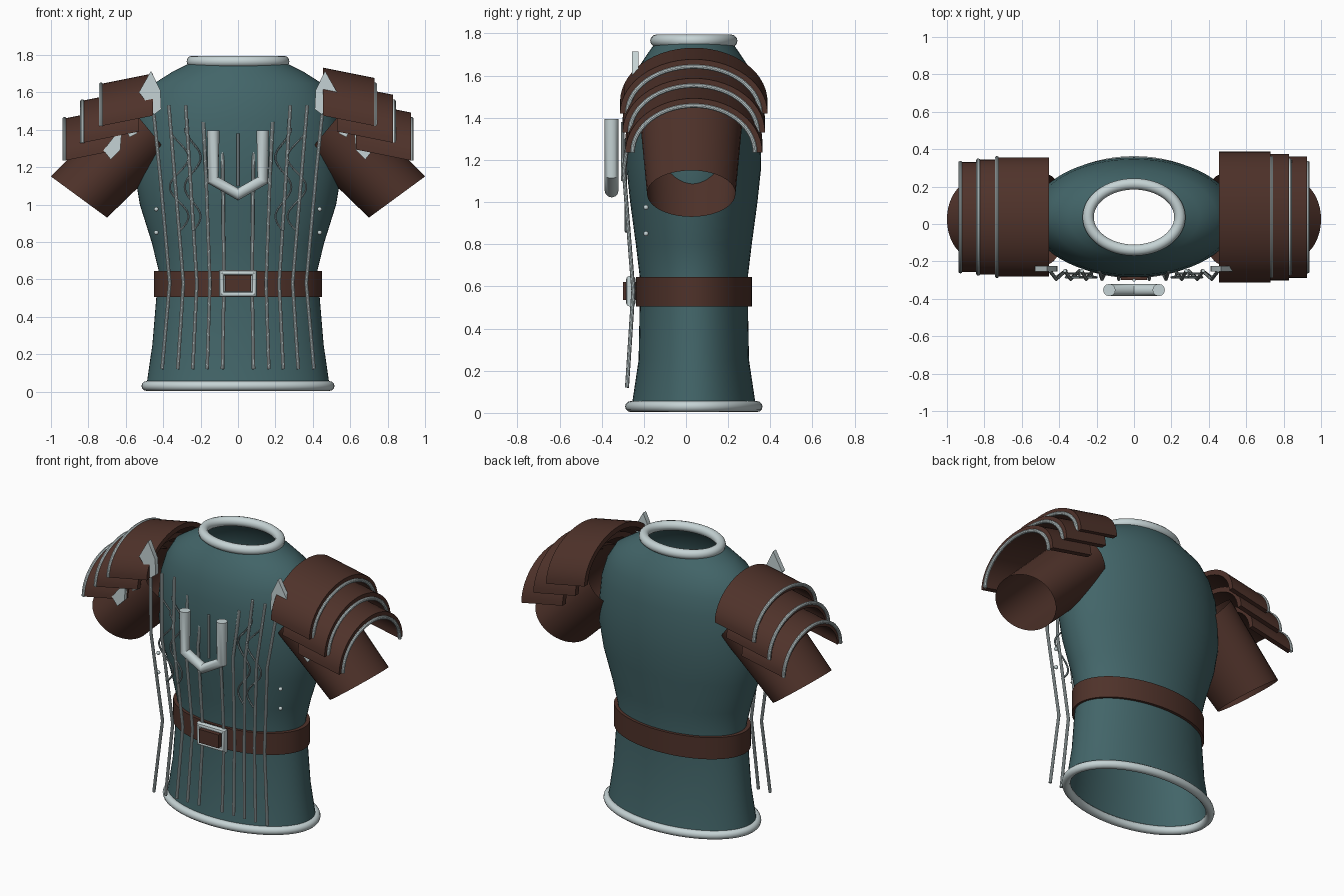
import bpy, bmesh, math

if "Cube" in bpy.data.objects:
    bpy.data.objects.remove(bpy.data.objects["Cube"])

CY = 0.037  # depth centre of the garment


def material(name, rgb):
    m = bpy.data.materials.new(name)
    m.diffuse_color = (*rgb, 1)
    m.use_nodes = True
    m.node_tree.nodes["Principled BSDF"].inputs["Base Color"].default_value = m.diffuse_color
    return m


TEAL = material("teal cloth", (0.055, 0.130, 0.140))
BROWN = material("brown leather", (0.078, 0.032, 0.023))
SILVER = material("pale silver", (0.56, 0.65, 0.66))
GREY = material("dark thread", (0.22, 0.28, 0.29))


def loft(name, rings, mat, caps=False):
    """Skin a list of equal-length closed rings."""
    bm = bmesh.new()
    vs = [[bm.verts.new(p) for p in r] for r in rings]
    n = len(vs[0])
    for a, b in zip(vs, vs[1:]):
        for i in range(n):
            j = (i + 1) % n
            bm.faces.new((a[i], a[j], b[j], b[i]))
    if caps:
        bm.faces.new(vs[0])
        bm.faces.new(vs[-1])
    bmesh.ops.recalc_face_normals(bm, faces=bm.faces)
    me = bpy.data.meshes.new(name)
    bm.to_mesh(me)
    bm.free()
    me.materials.append(mat)
    ob = bpy.data.objects.new(name, me)
    bpy.context.collection.objects.link(ob)
    return ob


def tube(name, pts, r, mat, closed=False, res=3):
    """Round cord along a path."""
    cu = bpy.data.curves.new(name, 'CURVE')
    cu.dimensions = '3D'
    cu.bevel_depth = r
    cu.bevel_resolution = res
    cu.use_fill_caps = not closed
    sp = cu.splines.new('POLY')
    sp.points.add(len(pts) - 1)
    for p, q in zip(sp.points, pts):
        p.co = (*q, 1)
    sp.use_cyclic_u = closed
    cu.materials.append(mat)
    ob = bpy.data.objects.new(name, cu)
    bpy.context.collection.objects.link(ob)
    return ob


def ellipse(rx, ry, z, n=64):
    return [(rx * math.cos(t), CY + ry * math.sin(t), z)
            for t in (2 * math.pi * i / n for i in range(n))]


def plate(name, outline, y, depth, mat):
    """Flat plate standing in the xz plane."""
    return loft(name, [[(x, y + d, z) for x, z in outline] for d in (0, depth)], mat, True)


# Torso shell, open at neck and hem
profile = [(0.03, .49, .295), (0.25, .458, .262), (0.5, .437, .257), (0.65, .425, .257),
           (0.8, .462, .275), (1.0, .525, .302), (1.15, .55, .318), (1.3, .55, .32),
           (1.45, .535, .31), (1.56, .50, .29), (1.65, .445, .255), (1.71, .35, .215),
           (1.76, .25, .18)]
loft("torso", [ellipse(rx, ry, z) for z, rx, ry in profile], TEAL)

# Neck and hem rolls
tube("neck_roll", ellipse(.245, .177, 1.765), .03, SILVER, True, 4)
tube("hem_roll", ellipse(.49, .30, .03), .026, SILVER, True, 4)

# Belt band with thickness
loft("belt", [ellipse(a, b, z) for a, b, z in
              [(.42, .25, .505), (.45, .275, .505), (.45, .275, .645), (.42, .25, .645)]], BROWN)
tube("buckle_frame", [(-.088, -.262, .52), (.088, -.262, .52), (.088, -.262, .635),
                      (-.088, -.262, .635)], .022, SILVER, True)
plate("buckle_centre", [(-.07, .535), (.07, .535), (.07, .622), (-.07, .622)], -.30, .08, BROWN)

# Chest ornament
tube("chest_chevron", [(-.132, -.353, 1.395), (-.132, -.353, 1.13), (0, -.353, 1.055),
                       (.132, -.353, 1.13), (.132, -.353, 1.395)], .033, SILVER, res=4)
tube("centre_cord", [(0, -.30, 1.38), (0, -.30, 1.1)], .008, SILVER)

# (top x, top z, waist x, bottom x) for each chest cord
cords = [(.45, 1.48, .365, .406), (.37, 1.53, .292, .322), (.28, 1.53, .22, .242),
         (.185, 1.44, .15, .165), (.085, 1.38, .075, .083)]
# Widths of the zigzag embroidery, swinging between two x limits
threads = [(.265, .365), (.20, .285)]


def pauldron_arc(x, half_w, base, h, grow, s, n=28):
    return [(s * x, CY - (half_w + grow) * math.cos(t), base + (h + grow) * math.sin(t))
            for t in (math.pi * i / n for i in range(n + 1))]


for s, side in ((-1, "left"), (1, "right")):
    for i, (xt, zt, xm, xb) in enumerate(cords):
        tube(f"{side}_cord_{i}", [(s * xt, -.25, zt), (s * (xt * .6 + xm * .4), -.295, 1.15),
                                  (s * xm, -.25, .58), (s * xb, -.28, .12)], .0095, SILVER)
    for i, (lo, hi) in enumerate(threads):
        pts = []
        for k in range(41):
            z = 1.41 - .55 * k / 40
            w = .5 + .5 * math.cos(2 * math.pi * k / 23)
            pts.append((s * (lo + (hi - lo) * w), -.285 + (.02 if z > 1.3 else 0), z))
        tube(f"{side}_thread_{i}", pts, .006, GREY, res=1)

    # Side studs
    for i, z in enumerate((.85, .975, 1.10)):
        bpy.ops.mesh.primitive_uv_sphere_add(segments=12, ring_count=8, radius=.012,
                                             location=(s * .437, -.125 - .065 * (z < 1.05), z))
        ob = bpy.context.object
        ob.name = f"{side}_stud_{i}"
        ob.data.materials.append(SILVER)

    # Sleeve: each ring spans a lower and an upper corner in the xz plane
    rings = []
    for (x0, z0), (x1, z1), ry in (((.36, 1.26), (.60, 1.55), .245),
                                   ((.70, .93), (1.0, 1.15), .21)):
        rings.append([(s * ((x0 + x1) / 2 + (x1 - x0) / 2 * math.cos(t)), .025 + ry * math.sin(t),
                       (z0 + z1) / 2 + (z1 - z0) / 2 * math.cos(t))
                      for t in (2 * math.pi * k / 40 for k in range(40))])
    loft(f"{side}_sleeve", rings, BROWN)

    # Three overlapping shoulder plates, each with a rim at the outer end
    out, inn = (.035, 0) if s > 0 else (.004, -.028)
    for i, (xa, xb, w, base) in enumerate(((.455, .73, .315, 1.42), (.53, .83, .303, 1.33),
                                           (.63, .925, .29, 1.235))):
        sections = []
        for x in (xa, xb):
            b = base + .2 * (xb - x)
            sections.append(pauldron_arc(x, w, b, .222, out, s)
                            + pauldron_arc(x, w, b, .222, inn, s)[::-1])
        loft(f"{side}_shoulder_plate_{i}", sections, BROWN, True)
        tube(f"{side}_shoulder_rim_{i}", pauldron_arc(xb + .003, w, base, .222, 0, s),
             .011, SILVER)

    # Pointed clasp and small clips on the front of the shoulder
    plate(f"{side}_clasp", [(s * x, z) for x, z in
          ((.465, 1.715), (.415, 1.61), (.41, 1.51), (.45, 1.48), (.475, 1.53), (.53, 1.60))],
          -.255, .03, SILVER)
    plate(f"{side}_upper_clip", [(s * x, z) for x, z in
          ((.53, 1.44), (.60, 1.40), (.58, 1.36), (.54, 1.38))], -.25, .02, SILVER)
    plate(f"{side}_lower_clip", [(s * x, z) for x, z in
          ((.62, 1.41), (.65, 1.38), (.72, 1.29), (.68, 1.24), (.63, 1.29))], -.262, .02, SILVER)

# Turn cords into meshes and smooth everything, keeping sharp edges
bpy.ops.object.select_all(action='SELECT')
bpy.context.view_layer.objects.active = bpy.data.objects["torso"]
bpy.ops.object.convert(target='MESH')
bpy.ops.object.select_all(action='SELECT')
bpy.ops.object.shade_smooth_by_angle(angle=math.radians(35))
